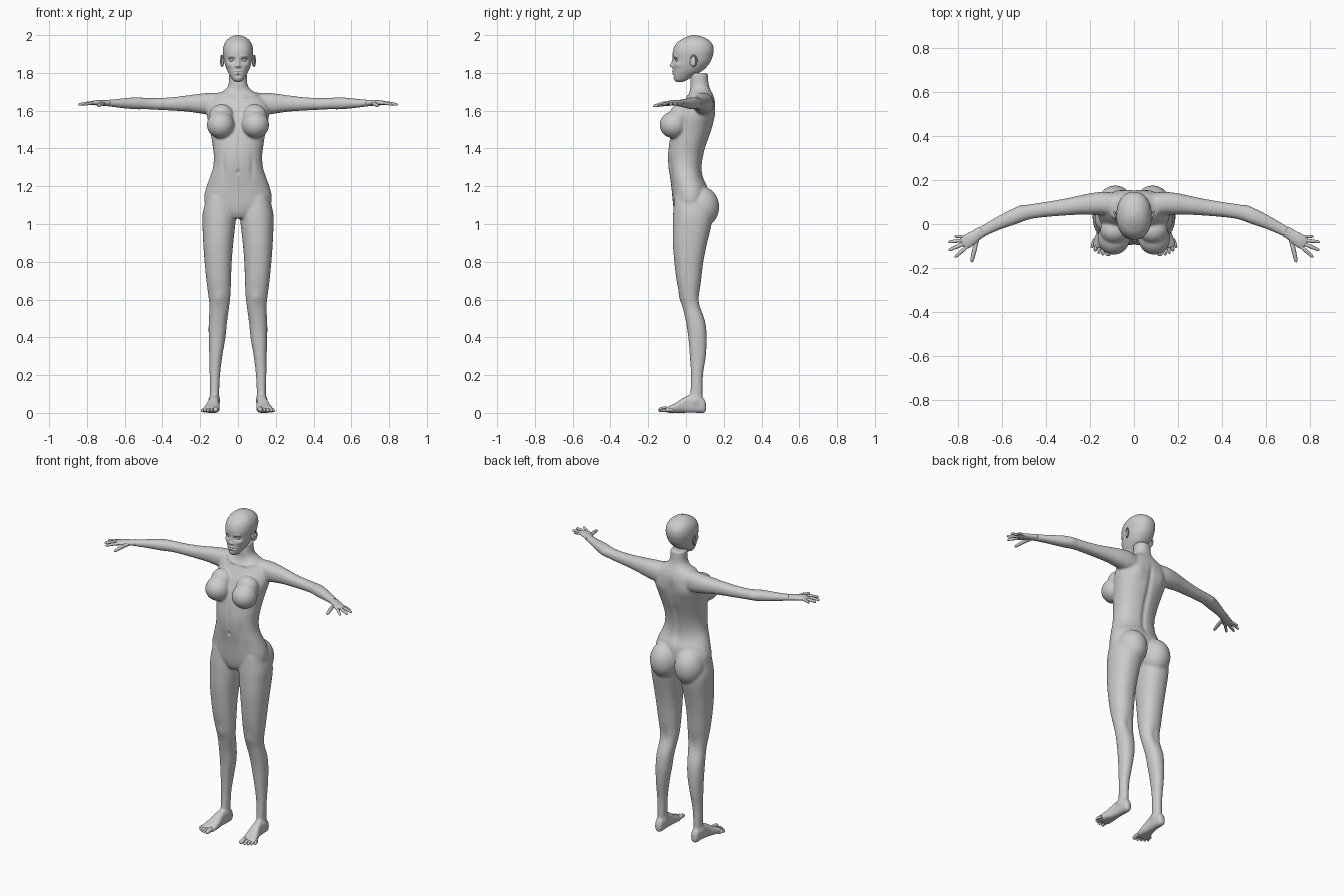
import bpy, bmesh, math
from mathutils import Vector, Matrix


def smooth_rows(rows, steps):
    """Catmull-Rom interpolation between rows of numbers."""
    out = []
    for i in range(len(rows) - 1):
        p = [rows[max(i - 1, 0)], rows[i], rows[i + 1], rows[min(i + 2, len(rows) - 1)]]
        for k in range(steps):
            t = k / steps
            out.append([0.5 * (2 * b + (c - a) * t + (2 * a - 5 * b + 4 * c - d) * t * t
                               + (3 * b - a - 3 * c + d) * t ** 3) for a, b, c, d in zip(*p)])
    return out + [list(rows[-1])]


def skin(bm, rings):
    """Joins rings of points into a closed skin."""
    vs = [[bm.verts.new(p) for p in r] for r in rings]
    n = len(vs[0])
    for a, b in zip(vs, vs[1:]):
        for i in range(n):
            bm.faces.new((a[i], a[(i + 1) % n], b[(i + 1) % n], b[i]))
    bm.faces.new(vs[0])
    bm.faces.new(vs[-1])


def loft(bm, axis, rows, sides=(1,), n=32, steps=4, power=0.9):
    """Rows are (position, u0, u1, v0, v1): bounds of each cross-section across the axis."""
    for s in sides:
        rings = []
        for t, u0, u1, v0, v1 in smooth_rows(rows, steps):
            ring = []
            for k in range(n):
                a = 2 * math.pi * k / n
                c, d = math.cos(a), math.sin(a)
                u = (u0 + u1) / 2 + (u1 - u0) / 2 * math.copysign(abs(c) ** power, c)
                v = (v0 + v1) / 2 + (v1 - v0) / 2 * math.copysign(abs(d) ** power, d)
                p = {'z': (u, v, t), 'x': (t, u, v), 'y': (u, t, v)}[axis]
                ring.append((p[0] * s, p[1], p[2]))
            rings.append(ring)
        skin(bm, rings)


def ball(bm, c, r, sides=(1, -1), seg=24, tilt=0):
    for s in sides:
        m = (Matrix.Translation((c[0] * s, c[1], c[2])) @ Matrix.Rotation(tilt * s, 4, 'Z')
             @ Matrix.Diagonal((*r, 1)))
        bmesh.ops.create_uvsphere(bm, u_segments=seg, v_segments=seg // 2, radius=1, matrix=m)


def tube(bm, rows, sides=(1, -1), n=12, steps=4):
    """Rows are (x, y, z, half width, half height) along a roughly level path."""
    for s in sides:
        pts = smooth_rows(rows, steps)
        rings = []
        for i, (x, y, z, w, h) in enumerate(pts):
            a, b = pts[max(i - 1, 0)], pts[min(i + 1, len(pts) - 1)]
            t = Vector((b[0] - a[0], b[1] - a[1], b[2] - a[2])).normalized()
            side = t.cross(Vector((0, 0, 1))).normalized()
            up = side.cross(t)
            ring = [Vector((x, y, z)) + side * w * math.cos(2 * math.pi * k / n)
                    + up * h * math.sin(2 * math.pi * k / n) for k in range(n)]
            rings.append([(p.x * s, p.y, p.z) for p in ring])
        skin(bm, rings)


def digit(bm, a, b, r, bend=0.003):
    """A finger or toe with a rounded tip."""
    a, b = Vector(a), Vector(b)
    rows = []
    for t, k in ((0, 1), (.3, .95), (.45, 1), (.7, .88), (.88, .8), (.96, .55), (1, .12)):
        p = a.lerp(b, t)
        rows.append((p.x, p.y, p.z + bend * math.sin(math.pi * t), r * k, r * k))
    tube(bm, rows)


def finish(bm, name):
    bmesh.ops.recalc_face_normals(bm, faces=bm.faces[:])
    me = bpy.data.meshes.new(name)
    bm.to_mesh(me)
    bm.free()
    ob = bpy.data.objects.new(name, me)
    bpy.context.collection.objects.link(ob)
    me.shade_smooth()
    return ob


def sculpt(me, dabs):
    """Soft pushes (centre, radii, offset), mirrored over x when off the middle."""
    for c, r, d in dabs:
        for s in ((1, -1) if c[0] else (1,)):
            for v in me.vertices:
                q = sum(((v.co[i] - c[i] * (s if i == 0 else 1)) / r[i]) ** 2 for i in range(3))
                if q < 5:
                    v.co += Vector((d[0] * s, d[1], d[2])) * math.exp(-q)


BOTH = (1, -1)

# Body: torso and neck
bm = bmesh.new()
torso = [(1.03, .05, -.045, .06), (1.06, .11, -.06, .095), (1.10, .17, -.068, .11),
         (1.15, .178, -.073, .118), (1.20, .166, -.078, .112), (1.25, .148, -.085, .09),
         (1.30, .132, -.093, .084), (1.36, .128, -.096, .092), (1.42, .135, -.09, .108),
         (1.50, .148, -.075, .136), (1.58, .165, -.045, .153), (1.64, .155, -.012, .155),
         (1.68, .12, .01, .145), (1.71, .07, .022, .13), (1.74, .05, .022, .12),
         (1.80, .047, .025, .115)]
loft(bm, 'z', [(z, -w, w, f, b) for z, w, f, b in torso], n=48)
# Body: legs
loft(bm, 'z', [(1.15, .03, .165, -.06, .11), (1.06, .012, .186, -.068, .135),
               (1.0, .014, .188, -.07, .135), (.9, .025, .184, -.07, .112),
               (.8, .033, .177, -.062, .092), (.7, .037, .167, -.05, .08),
               (.62, .04, .157, -.032, .07), (.56, .047, .151, -.018, .077),
               (.48, .058, .155, 0, .102), (.4, .066, .155, .012, .11),
               (.3, .083, .152, .02, .105), (.2, .095, .15, .026, .09),
               (.1, .1, .148, .022, .088), (.04, .102, .15, .01, .09)], BOTH)
# Body: feet
loft(bm, 'y', [(.107, .115, .135, .012, .045), (.095, .102, .148, 0, .075),
               (.05, .099, .152, 0, .1), (0, .1, .158, 0, .088), (-.05, .096, .175, 0, .056),
               (-.085, .098, .188, 0, .038), (-.11, .105, .185, .003, .026)], BOTH, power=.75)
# Body: arms
loft(bm, 'x', [(.08, .035, .14, 1.58, 1.695), (.14, .04, .146, 1.577, 1.695),
               (.20, .042, .14, 1.585, 1.69), (.26, .042, .127, 1.594, 1.682),
               (.34, .037, .111, 1.6, 1.672), (.42, .03, .098, 1.604, 1.667),
               (.48, .02, .089, 1.607, 1.667), (.54, -.002, .075, 1.607, 1.671),
               (.60, -.022, .046, 1.612, 1.666), (.66, -.047, .012, 1.619, 1.66),
               (.715, -.075, -.02, 1.626, 1.656)], BOTH)
# Body: bust and seat
ball(bm, (.092, -.066, 1.525), (.073, .074, .071), seg=32)
ball(bm, (.088, -.03, 1.57), (.066, .06, .065), seg=32)
ball(bm, (.085, .078, 1.09), (.088, .098, .11), seg=32)
body = finish(bm, "body")
mod = body.modifiers.new("Fuse", 'REMESH')
mod.mode, mod.voxel_size, mod.use_smooth_shade = 'VOXEL', .0055, True
mod = body.modifiers.new("Soften", 'SMOOTH')
mod.factor, mod.iterations = .5, 14
fused = bpy.data.meshes.new_from_object(body.evaluated_get(bpy.context.evaluated_depsgraph_get()))
body.modifiers.clear()
body.data = fused
dabs = [((0, .12, z), (.016, .08, .05), (0, -.008, 0)) for z in (1.26, 1.34, 1.42, 1.5, 1.58)]
dabs += [((0, -.09, 1.275), (.008, .03, .012), (0, .008, 0)),        # navel
         ((0, -.09, 1.37), (.01, .04, .06), (0, .004, 0)),           # midline
         ((.075, -.08, 1.3), (.012, .04, .06), (0, .005, 0)),        # waist muscle edge
         ((.085, .15, 1.57), (.04, .05, .05), (0, .008, 0)),         # shoulder blade
         ((.04, .0, 1.675), (.03, .04, .008), (0, -.007, .002)),     # collarbone
         ((.09, .02, 1.685), (.03, .04, .008), (0, -.007, .002)),
         ((.098, -.03, .61), (.028, .03, .035), (0, -.006, 0)),      # kneecap
         ((.098, .075, .59), (.02, .03, .04), (0, -.005, 0)),        # knee hollow
         ((.098, .055, .07), (.012, .02, .02), (-.005, 0, 0)),       # ankle bones
         ((.15, .05, .065), (.012, .02, .02), (.006, 0, 0)),
         ((.52, .085, 1.635), (.02, .02, .02), (0, .004, 0))]        # elbow
sculpt(fused, dabs)
fused.shade_smooth()

# Head
bm = bmesh.new()
head = [(1.752, .012, -.048, -.02), (1.762, .027, -.061, .005), (1.785, .042, -.068, .04),
        (1.81, .056, -.069, .085), (1.835, .066, -.069, .112), (1.86, .073, -.068, .13),
        (1.885, .077, -.069, .14), (1.91, .08, -.07, .146), (1.94, .077, -.061, .144),
        (1.965, .066, -.042, .13), (1.985, .046, -.01, .102), (1.996, .022, .018, .068),
        (2.0, .004, .035, .045)]
loft(bm, 'z', [(z, -w, w, f, b) for z, w, f, b in head], n=96, steps=7)
head = finish(bm, "head")
sculpt(head.data, [((.033, -.06, 1.868), (.018, .03, .012), (0, .012, 0)),     # eye sockets
                   ((0, -.068, 1.858), (.009, .03, .02), (0, -.008, 0)),       # nose bridge
                   ((0, -.07, 1.838), (.009, .03, .009), (0, -.015, 0)),       # nose tip
                   ((.011, -.068, 1.834), (.006, .03, .006), (0, -.007, 0)),   # nostrils
                   ((0, -.068, 1.809), (.016, .03, .005), (0, -.006, 0)),      # upper lip
                   ((0, -.068, 1.803), (.02, .03, .0025), (0, .004, 0)),       # mouth line
                   ((0, -.068, 1.796), (.014, .03, .005), (0, -.006, 0)),      # lower lip
                   ((0, -.068, 1.785), (.014, .03, .006), (0, .005, 0)),       # chin crease
                   ((.048, -.045, 1.842), (.016, .03, .014), (.003, -.004, 0)),  # cheekbones
                   ((.035, -.058, 1.888), (.022, .03, .007), (0, -.004, 0))])  # brows

# Eyes and lashes
bm = bmesh.new()
ball(bm, (.032, -.043, 1.868), (.014, .013, .010))
finish(bm, "eyes")
bm = bmesh.new()
tube(bm, [(.017, -.053, 1.868, .002, .001), (.026, -.059, 1.876, .002, .0015),
          (.036, -.058, 1.877, .002, .0015), (.045, -.051, 1.873, .002, .0015),
          (.055, -.047, 1.877, .002, .0005)], n=8)
finish(bm, "upper_lashes")

# Ears
bm = bmesh.new()
ball(bm, (.081, .036, 1.862), (.006, .017, .027), tilt=-.3)
for s in BOTH:
    m = (Matrix.Translation((.085 * s, .04, 1.864)) @ Matrix.Rotation(-.3 * s, 4, 'Z')
         @ Matrix.Diagonal((1, .6, 1, 1)))
    ring = [m @ Vector((0, .029 * math.cos(a), .029 * math.sin(a)))
            for a in [math.radians(-100 + 23 * k) for k in range(12)]]
    skin(bm, [[p + Vector((.0045 * math.cos(b), 0, 0)) + (p - m.translation).normalized()
               * .004 * math.sin(b) for b in [math.tau * k / 8 for k in range(8)]] for p in ring])
finish(bm, "ears")

# Hands
bm = bmesh.new()
tube(bm, [(.69, -.033, 1.641, .026, .016), (.715, -.049, 1.641, .026, .015),
          (.74, -.066, 1.642, .03, .014), (.762, -.08, 1.641, .031, .012),
          (.778, -.089, 1.639, .027, .009), (.783, -.092, 1.638, .012, .004)], n=24)
finish(bm, "palms")
bm = bmesh.new()
for a, b, r in [((.762, -.058, 1.64), (.818, -.056, 1.63), .0075),
                ((.765, -.072, 1.64), (.846, -.082, 1.631), .0085),
                ((.765, -.086, 1.64), (.844, -.12, 1.631), .0088),
                ((.755, -.098, 1.64), (.815, -.152, 1.631), .0085),
                ((.715, -.07, 1.637), (.739, -.174, 1.624), .0105)]:
    digit(bm, a, b, r)
finish(bm, "fingers")

# Toes
bm = bmesh.new()
for a, b, r in [((.116, -.085, .015), (.118, -.146, .012), .0145),
                ((.137, -.085, .013), (.142, -.143, .010), .0095),
                ((.153, -.082, .012), (.161, -.135, .009), .009),
                ((.167, -.078, .011), (.178, -.124, .009), .009),
                ((.178, -.07, .011), (.192, -.108, .009), .009)]:
    digit(bm, a, b, r, .006)
finish(bm, "toes")
